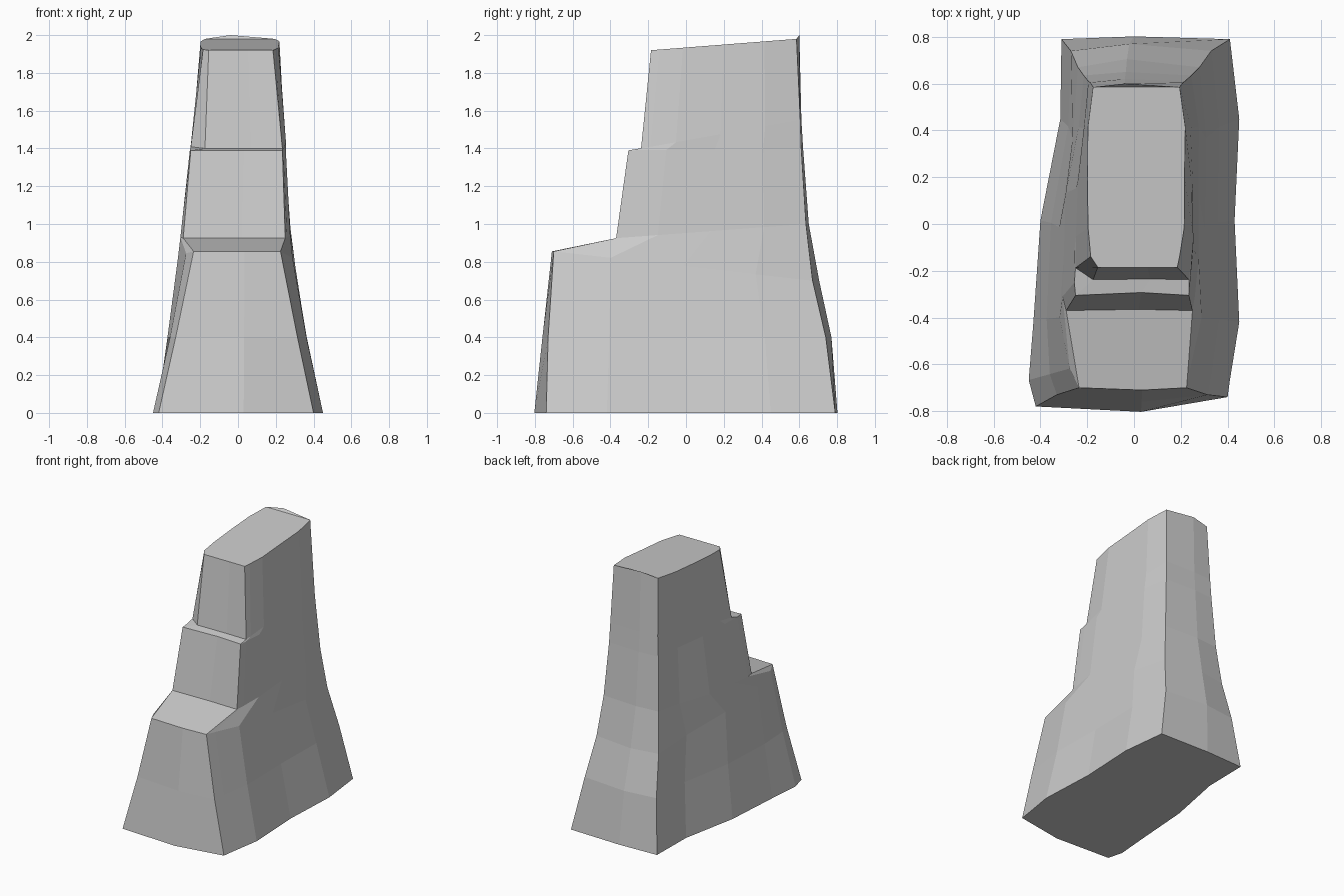
import bpy, bmesh, random

if "Cube" in bpy.data.objects:
    bpy.data.objects.remove(bpy.data.objects["Cube"])

random.seed(4)
T = (0, .06, .22, .5, .78, 1)   # front-to-back stations of each side

# Levels: front (y, z), back (y, z), front bulge, back bulge, right x's, left x's
LEVELS = [
    ((-.76, 0), (.79, 0), -.043, .012,
     (.40, .41, .45, .43, .45, .41), (.42, .45, .43, .40, .315, .31)),
    ((-.73, .40), (.74, .40), -.03, .03,
     (.315, .33, .365, .36, .365, .33), (.33, .36, .37, .35, .28, .27)),
    ((-.70, .855), (.67, .70), -.01, .035,
     (.225, .24, .285, .30, .305, .28), (.235, .275, .315, .32, .26, .24)),
    ((-.37, .925), (.635, 1.0), .005, .015,
     (.25, .26, .28, .28, .28, .245), (.29, .305, .305, .295, .24, .215)),
    ((-.305, 1.39), (.61, 1.40), .012, .01,
     (.235, .24, .25, .255, .25, .217), (.25, .255, .255, .25, .22, .195)),
    ((-.238, 1.40), (.605, 1.55), .003, .006,
     (.235, .24, .25, .25, .24, .21), (.175, .25, .25, .24, .21, .187)),
    ((-.185, 1.92), (.585, 1.98), .008, .015,
     (.185, .195, .215, .22, .215, .195), (.155, .185, .20, .20, .195, .175)),
]

bm = bmesh.new()


def side(front, back, xs, sign, jitter):
    verts = []
    for i, (t, x) in enumerate(zip(T, xs)):
        y = front[0] + (back[0] - front[0]) * t
        z = front[1] + (back[1] - front[1]) * t
        j = random.uniform(-.005, .005) if jitter and 1 < i < 5 else 0
        verts.append(bm.verts.new((sign * x + j, y, z)))
    return verts


def add_ring(k, level):
    front, back, fb, bb, right, left = level
    rise = .02 if k == len(LEVELS) - 1 else 0
    r = side(front, back, right, 1, k > 0)
    b = bm.verts.new(((right[-1] - left[-1]) / 2 - .05, back[0] + bb, back[1] + rise))
    l = side(front, back, left, -1, k > 0)
    f = bm.verts.new(((right[0] - left[0]) / 2 + .04, front[0] + fb, front[1]))
    if k == 0:                       # base corners are slightly skewed
        r[0].co.y += .02
        l[0].co.y -= .02
    return r + [b] + l[::-1] + [f]


# Stack the outlines; the front edge jumps back at each ledge
rings = [add_ring(k, lv) for k, lv in enumerate(LEVELS)]
for lower, upper in zip(rings, rings[1:]):
    n = len(lower)
    for i in range(n):
        j = (i + 1) % n
        bm.faces.new((lower[i], lower[j], upper[j], upper[i]))


# Gently faceted top and flat base
def cap(ring):
    r, b, l, f = ring[:6], ring[6], ring[7:13][::-1], ring[13]
    bm.faces.new((f, r[0], l[0]))
    bm.faces.new((b, l[-1], r[-1]))
    for i in range(5):
        bm.faces.new((r[i], r[i + 1], l[i + 1], l[i]))


cap(rings[-1])
bm.faces.new(rings[0][::-1])
bmesh.ops.recalc_face_normals(bm, faces=bm.faces)

mesh = bpy.data.meshes.new("stepped_rock")
bm.to_mesh(mesh)
bm.free()
rock = bpy.data.objects.new("stepped_rock", mesh)
bpy.context.collection.objects.link(rock)
